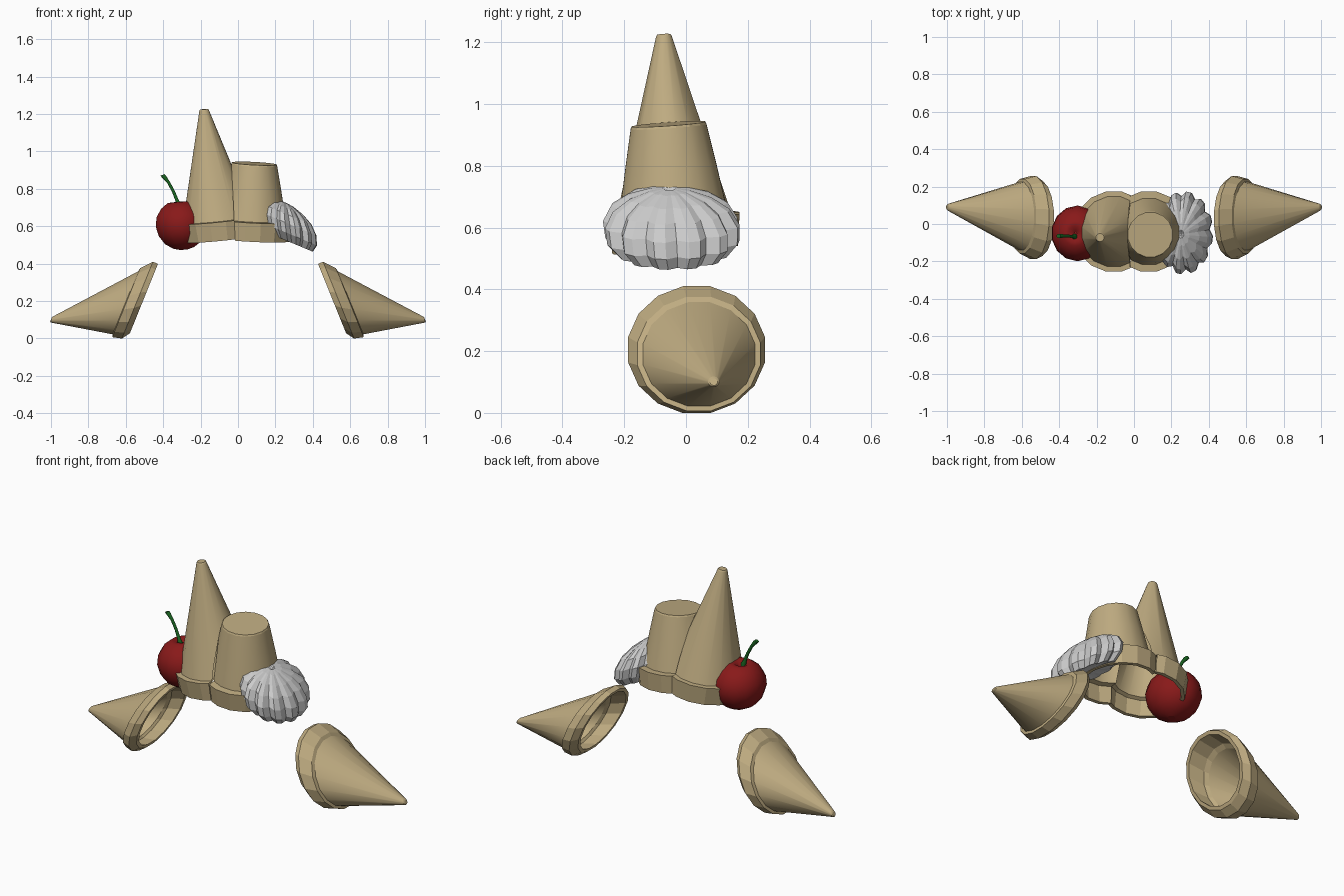
import bpy, bmesh
from math import sin, cos, pi
from mathutils import Vector as V

if "Cube" in bpy.data.objects:
    bpy.data.objects.remove(bpy.data.objects["Cube"])


def material(name, rgb):
    m = bpy.data.materials.new(name)
    m.diffuse_color = (*rgb, 1)
    m.use_nodes = True
    m.node_tree.nodes["Principled BSDF"].inputs["Base Color"].default_value = m.diffuse_color
    return m


WAFER = material("wafer", (0.52, 0.41, 0.22))
RED = material("cherry_red", (0.25, 0.01, 0.01))
GREEN = material("stem_green", (0.01, 0.13, 0.015))


def loft(name, rings, u, v, n=16, mat=None, smooth=(), shape=None, cut=None):
    """Skin a list of (centre, radius) rings lying in plane u, v; cap both ends.
    smooth: indices of smooth strips; cut: (point, normal), normal side removed."""
    bm = bmesh.new()
    u, v = V(u), V(v)
    loops = []
    for c, r in rings:
        loop = []
        for i in range(n):
            a = 2 * pi * (i + 0.5) / n
            k = r * (shape(i) if shape else 1)
            loop.append(bm.verts.new(V(c) + u * (k * cos(a)) + v * (k * sin(a))))
        loops.append(loop)
    for s, (a, b) in enumerate(zip(loops, loops[1:])):
        for i in range(n):
            j = (i + 1) % n
            f = bm.faces.new((a[i], a[j], b[j], b[i]))
            f.smooth = s in smooth
    bm.faces.new(loops[0])
    bm.faces.new(loops[-1])
    bmesh.ops.recalc_face_normals(bm, faces=bm.faces)
    if cut:
        bmesh.ops.bisect_plane(bm, geom=bm.verts[:] + bm.edges[:] + bm.faces[:],
                               plane_co=cut[0], plane_no=cut[1], clear_outer=True)
    me = bpy.data.meshes.new(name)
    bm.to_mesh(me)
    bm.free()
    if mat:
        me.materials.append(mat)
    ob = bpy.data.objects.new(name, me)
    bpy.context.collection.objects.link(ob)
    return ob


def wafer(name, base, tip, profile, u, v, smooth, cut=None):
    """Hollow wafer: profile of (position along axis 0..1, radius), inside to outside."""
    base, tip = V(base), V(tip)
    rings = [(base.lerp(tip, t), r) for t, r in profile]
    return loft(name, rings, u, v, 16, WAFER, smooth, cut=cut)


# two loose cones, leaning outwards, open towards the centre
cone_profile = [(0.93, 0.008), (0.20, 0.160), (0.17, 0.178), (0.0, 0.184), (0.0, 0.204),
                (0.07, 0.226), (0.19, 0.203), (0.20, 0.185), (0.99, 0.018), (1.0, 0.012)]
for side, s in (("left", -1), ("right", 1)):
    wafer(side + "_cone", (s * 0.503, 0.03, 0.2125), (s * 1.0, 0.09, 0.10), cone_profile,
          (-s * 0.375, 0, 0.927), (0, 1, 0), (0, 7))

# double wafer in the middle: pointed half and flat-topped half, trimmed where they meet
seam = V((-0.015, 0, 0.53))
tall_profile = [(0.93, 0.01), (0.15, 0.168), (0.14, 0.188), (0.0, 0.188), (0.0, 0.207),
                (0.145, 0.218), (0.147, 0.190), (0.99, 0.026), (1.0, 0.022)]
wafer("tall_cone", (-0.095, -0.035, 0.533), (-0.182, -0.072, 1.225), tall_profile,
      (1, 0, 0.1), (0, 1, 0.06), (0, 6), (seam, (1, 0, 0.05)))

cup_profile = [(0.96, 0.105), (0.65, 0.135), (0.25, 0.160), (0.24, 0.188), (0.0, 0.188),
               (0.0, 0.207), (0.25, 0.218), (0.255, 0.180), (0.65, 0.151), (0.98, 0.125),
               (1.0, 0.121)]
wafer("flat_top_cup", (0.077, -0.035, 0.53), (0.087, -0.057, 0.935), cup_profile,
      (1, 0, -0.05), (0, 1, 0.07), (0, 1, 7, 8), (seam, (-1, 0, -0.05)))

# cherry with a dimple at the top
cherry_profile = [(-0.128, 0.02), (-0.118, 0.06), (-0.09, 0.104), (-0.045, 0.135),
                  (0.005, 0.146), (0.055, 0.137), (0.098, 0.107), (0.126, 0.066),
                  (0.128, 0.04), (0.105, 0.008)]
loft("cherry", [((-0.302 - 0.1 * h, -0.05, 0.602 + h), r) for h, r in cherry_profile],
     (0.96, 0, 0.08), (0, 1.02, 0), 14, RED, range(9))

# bent cherry stem
stem = [((-0.315, -0.068, 0.69), 0.012), ((-0.319, -0.068, 0.715), 0.016),
        ((-0.325, -0.067, 0.735), 0.009), ((-0.345, -0.065, 0.785), 0.008),
        ((-0.372, -0.064, 0.835), 0.008), ((-0.397, -0.064, 0.866), 0.012),
        ((-0.404, -0.064, 0.874), 0.011)]
loft("cherry_stem", stem, (1, 0, 0.4), (0, 1, 0), 8, GREEN, range(6))

# whipped cream dollop with twelve lobes
cream_profile = [(-0.045, 0.45), (-0.055, 0.80), (-0.01, 0.98), (0.045, 1.0), (0.095, 0.87),
                 (0.13, 0.62), (0.152, 0.30), (0.157, 0.10), (0.148, 0.02)]
loft("whipped_cream", [((0.27 - 0.12 * h, -0.045 - 0.06 * h, 0.57 + h), r) for h, r in cream_profile],
     (0.155, 0, -0.065), (0, 0.222, 0), 36,
     shape=lambda i: (0.88, 1.0, 1.0)[i % 3])
